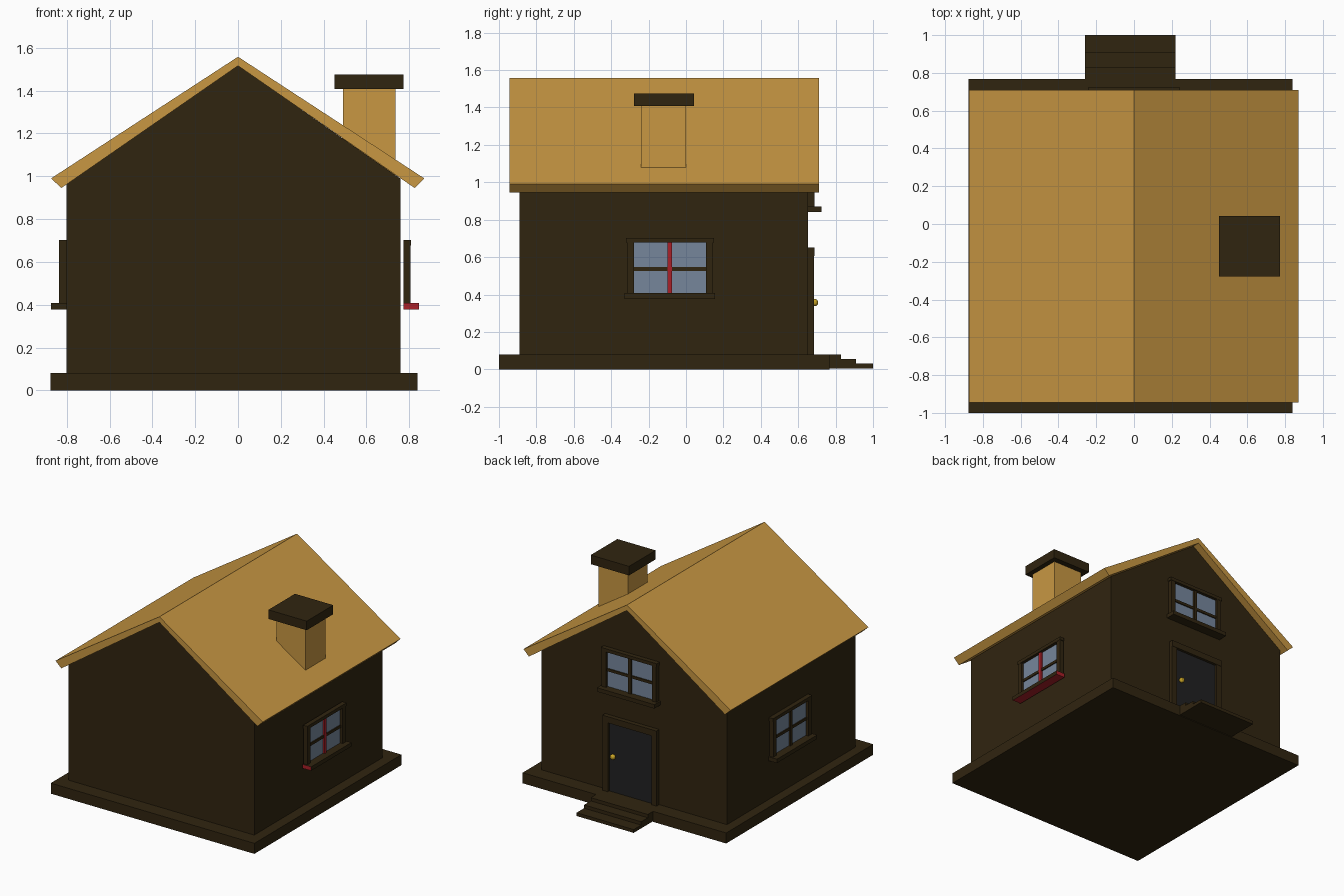
import bpy, bmesh
from mathutils import Matrix, Vector

if "Cube" in bpy.data.objects:
    bpy.data.objects.remove(bpy.data.objects["Cube"])


def material(name, r, g, b):
    m = bpy.data.materials.new(name)
    m.diffuse_color = (r, g, b, 1)
    m.use_nodes = True
    m.node_tree.nodes["Principled BSDF"].inputs["Base Color"].default_value = m.diffuse_color
    return m


DARK = material("dark_wood", 0.03, 0.018, 0.005)
TAN = material("tan_tile", 0.58, 0.31, 0.055)
GLASS = material("glass", 0.18, 0.24, 0.33)
RED = material("red_paint", 0.40, 0.014, 0.021)
DOOR = material("door_grey", 0.015, 0.015, 0.016)
BRASS = material("brass", 0.60, 0.38, 0.02)


def finish(name, bm, mat):
    bmesh.ops.recalc_face_normals(bm, faces=bm.faces)
    me = bpy.data.meshes.new(name)
    bm.to_mesh(me)
    bm.free()
    me.materials.append(mat)
    ob = bpy.data.objects.new(name, me)
    bpy.context.collection.objects.link(ob)
    return ob


def box(name, x, y, z, mat, frame=Matrix()):
    """Box from (min, max) ranges, placed by an optional frame matrix."""
    bm = bmesh.new()
    bmesh.ops.create_cube(bm, size=1)
    lo, hi = Vector((x[0], y[0], z[0])), Vector((x[1], y[1], z[1]))
    bmesh.ops.transform(bm, verts=bm.verts, matrix=frame
                        @ Matrix.Translation((lo + hi) / 2)
                        @ Matrix.Diagonal((hi - lo).to_4d()))
    return finish(name, bm, mat)


def prism(name, profile, y0, y1, mat):
    """Extrude an x-z profile along y."""
    bm = bmesh.new()
    face = bm.faces.new([bm.verts.new((x, y0, z)) for x, z in profile])
    ext = bmesh.ops.extrude_face_region(bm, geom=[face])["geom"]
    bmesh.ops.translate(bm, vec=(0, y1 - y0, 0),
                        verts=[v for v in ext if isinstance(v, bmesh.types.BMVert)])
    return finish(name, bm, mat)


def window(prefix, origin, along, out, bar_mat=DARK):
    """Four-pane window: local x runs along the wall, y points outward."""
    a, o = Vector(along), Vector(out)
    f = Matrix((a, o, (0, 0, 1))).transposed().to_4x4()
    f.translation = origin
    box(prefix + "_glass", (-.20, .20), (0, .012), (.02, .305), GLASS, f)
    for s, side in ((-1, "left"), (1, "right")):
        box(f"{prefix}_{side}_jamb", sorted((s * .193, s * .23)), (0, .033), (.02, .31), DARK, f)
    box(prefix + "_header", (-.235, .235), (0, .035), (.30, .325), DARK, f)
    box(prefix + "_cross_bar", (-.193, .193), (0, .02), (.149, .169), DARK, f)
    box(prefix + "_upright_bar", (-.012, .012), (0, .025), (.03, .30), bar_mat, f)
    return box(prefix + "_sill", (-.242, .242), (0, .072), (0, .03), DARK, f)


# Foundation and steps
box("foundation", (-.875, .838), (-1, .767), (0, .08), DARK)
for i, (y, z) in enumerate(((.83, .08), (.91, .055), (1.0, .03))):
    box(f"step_{i + 1}", (-.26, .22), (.74, y), (.005, z), DARK)

# Gabled walls and roof
prism("walls", [(-.802, .08), (.76, .08), (.76, .988), (0, 1.517), (-.802, .962)],
      -.89, .653, DARK)
prism("roof", [(-.873, .99), (0, 1.558), (.87, .99), (.825, .945), (0, 1.516), (-.825, .945)],
      -.945, .71, TAN)

# Chimney
box("chimney", (.49, .735), (-.24, 0), (1.0, 1.41), TAN)
box("chimney_cap", (.45, .772), (-.277, .042), (1.407, 1.476), DARK)

# Windows: left, right (stands slightly proud, red details), gable
window("left_window", (-.802, -.086, .377), (0, -1, 0), (-1, 0, 0))
sill = window("right_window", (.773, -.086, .377), (0, 1, 0), (1, 0, 0), RED)
sill.data.materials.append(RED)
for p in sill.data.polygons:
    p.material_index = 0 if p.normal.x > .5 or p.normal.z > .5 else 1
window("gable_window", (0, .653, .84), (-1, 0, 0), (0, 1, 0))

# Door with frame and knob
box("door", (-.19, .18), (.64, .667), (.08, .61), DOOR)
for side, x in (("left", (.178, .222)), ("right", (-.232, -.188))):
    box(f"door_{side}_jamb", x, (.65, .685), (.08, .61), DARK)
box("door_header", (-.232, .222), (.65, .687), (.605, .652), DARK)
bm = bmesh.new()
bmesh.ops.create_uvsphere(bm, u_segments=12, v_segments=8, radius=.02,
                          matrix=Matrix.Translation((.135, .687, .357)))
finish("door_knob", bm, BRASS)
